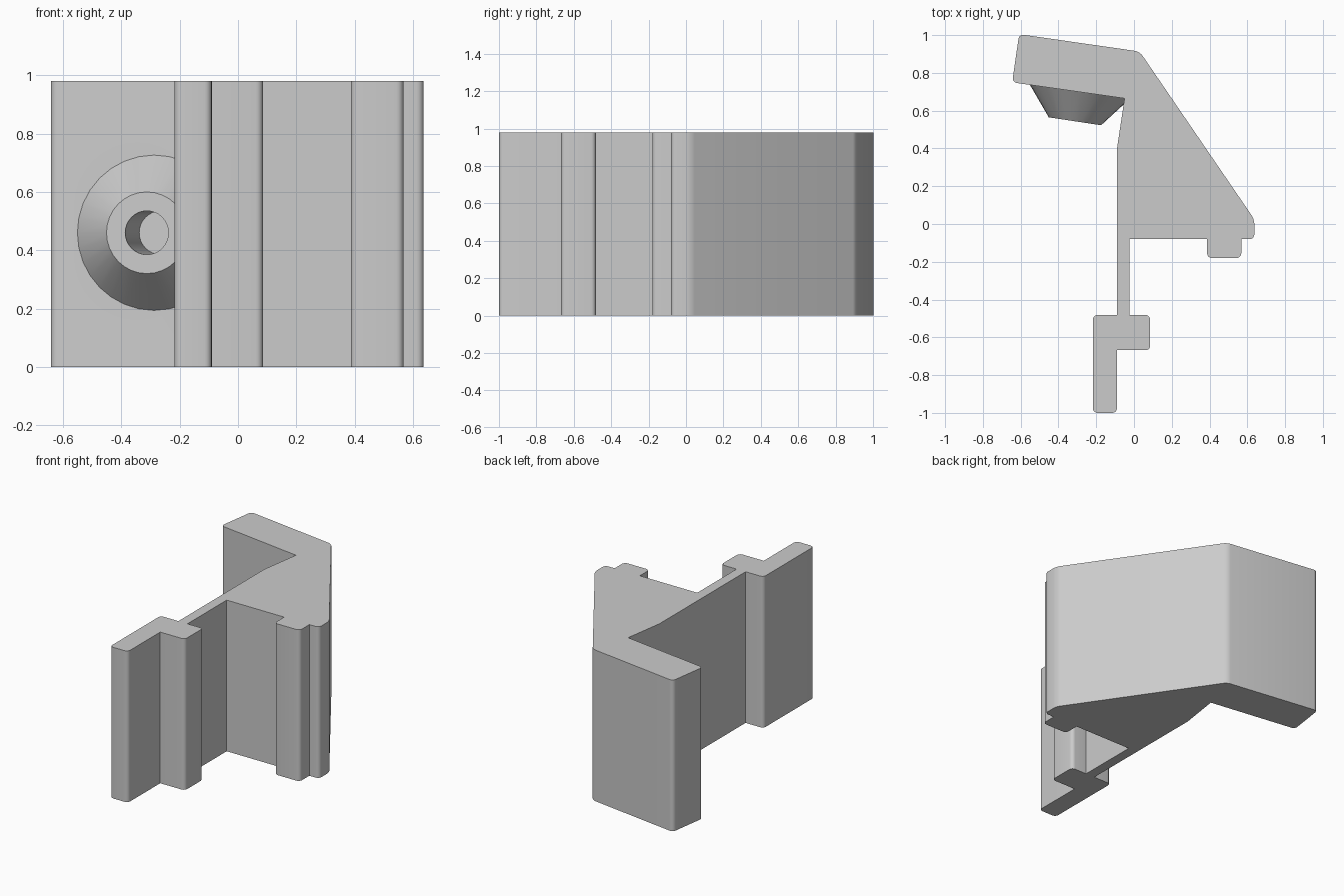
import bpy, bmesh, math
from mathutils import Vector

old = bpy.data.objects.get("Cube")
if old:
    bpy.data.objects.remove(old)

HEIGHT = 0.98

grey = bpy.data.materials.new("plain grey")
grey.use_nodes = True
GREY = (0.6, 0.6, 0.6, 1)
grey.diffuse_color = GREY
grey.node_tree.nodes["Principled BSDF"].inputs["Base Color"].default_value = GREY


def add_object(name, bm):
    bmesh.ops.recalc_face_normals(bm, faces=bm.faces[:])
    mesh = bpy.data.meshes.new(name)
    bm.to_mesh(mesh)
    bm.free()
    mesh.materials.append(grey)
    obj = bpy.data.objects.new(name, mesh)
    bpy.context.collection.objects.link(obj)
    return obj


def cone(name, start, end, r_start, r_end, segments=32):
    """Capped cone or cylinder running from start to end."""
    bm = bmesh.new()
    axis = end - start
    bmesh.ops.create_cone(bm, cap_ends=True, segments=segments,
                          radius1=r_start, radius2=r_end, depth=axis.length)
    obj = add_object(name, bm)
    obj.location = (start + end) / 2
    obj.rotation_euler = axis.to_track_quat('Z', 'Y').to_euler()
    return obj


def apply_boolean(obj, other, operation):
    mod = obj.modifiers.new(operation.lower(), 'BOOLEAN')
    mod.operation, mod.object, mod.solver = operation, other, 'EXACT'
    bpy.ops.object.select_all(action='DESELECT')
    bpy.context.view_layer.objects.active = obj
    obj.select_set(True)
    bpy.ops.object.modifier_apply(modifier=mod.name)
    bpy.data.objects.remove(other)


# Bracket outline seen from above: x, y, rounded corner or not
outline = [
    (-0.09, 0.40, 0), (-0.05, 0.665, 0),
    (-0.645, 0.75, 1), (-0.608, 1.005, 1), (0.03, 0.913, 1),
    (0.637, 0.025, 1), (0.637, -0.08, 1), (0.568, -0.08, 0),
    (0.568, -0.18, 1), (0.387, -0.18, 1), (0.387, -0.08, 0),
    (-0.025, -0.08, 0), (-0.025, -0.482, 0),
    (0.086, -0.482, 1), (0.086, -0.668, 1), (-0.09, -0.668, 0),
    (-0.09, -1.0, 1), (-0.218, -1.0, 1), (-0.218, -0.482, 1),
    (-0.09, -0.482, 0),
]
bm = bmesh.new()
base = bm.faces.new([bm.verts.new((x, y, 0)) for x, y, _ in outline])
corners = [v for v, (_, _, rounded) in zip(base.verts, outline) if rounded]
bmesh.ops.bevel(bm, geom=corners, offset=0.025, segments=5, profile=0.5,
                affect='VERTICES')
extruded = bmesh.ops.extrude_face_region(bm, geom=bm.faces[:])["geom"]
bmesh.ops.translate(bm, vec=(0, 0, HEIGHT),
                    verts=[g for g in extruded if isinstance(g, bmesh.types.BMVert)])
bracket = add_object("clip_bracket", bm)

# Conical boss on the slanted arm, with a blind hole along its axis
normal = Vector((-0.15, -0.988, 0)).normalized()
foot = Vector((-0.289, 0.70, 0.46))
tip = foot + normal * 0.158
slope = (0.267 - 0.14) / 0.158
sink = 0.02
boss = cone("conical_boss", foot - normal * sink, tip, 0.267 + slope * sink, 0.14)
apply_boolean(bracket, boss, 'UNION')

hole = cone("hole_cutter", tip - normal * 0.32, tip + normal * 0.05, 0.075, 0.075)
hole.hide_render = True
apply_boolean(bracket, hole, 'DIFFERENCE')

bpy.ops.object.shade_smooth_by_angle(angle=math.radians(25))
